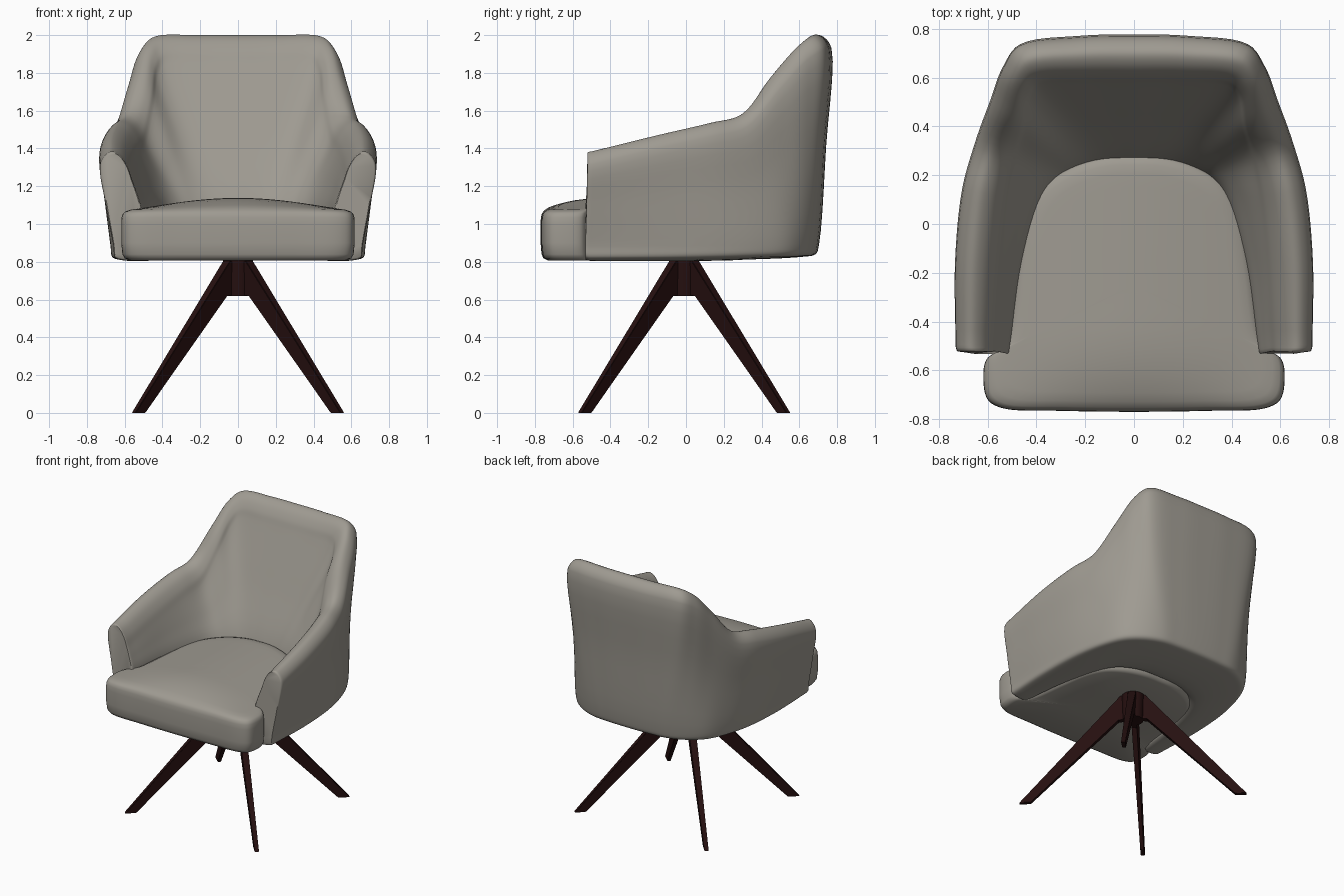
import bpy, bmesh, math
from mathutils import Vector as V

if "Cube" in bpy.data.objects:
    bpy.data.objects.remove(bpy.data.objects["Cube"])


def material(name, rgb):
    m = bpy.data.materials.new(name)
    m.diffuse_color = (*rgb, 1)
    m.use_nodes = True
    m.node_tree.nodes["Principled BSDF"].inputs["Base Color"].default_value = m.diffuse_color
    return m


FABRIC = material("warm grey upholstery", (0.345, 0.325, 0.285))
WOOD = material("dark brown wood", (0.019, 0.005, 0.005))


def make(name, bm, mat, angle=40):
    bmesh.ops.recalc_face_normals(bm, faces=bm.faces)
    me = bpy.data.meshes.new(name)
    bm.to_mesh(me)
    bm.free()
    ob = bpy.data.objects.new(name, me)
    bpy.context.collection.objects.link(ob)
    me.materials.append(mat)
    bpy.ops.object.select_all(action='DESELECT')
    ob.select_set(True)
    bpy.context.view_layer.objects.active = ob
    bpy.ops.object.shade_smooth_by_angle(angle=math.radians(angle))
    return ob


def spline(pts, n, closed):
    """Centripetal Catmull-Rom curve through the points, n samples a segment."""
    if closed:
        p = [pts[-1]] + pts + pts[:2]
    else:
        p = [2 * pts[0] - pts[1]] + pts + [2 * pts[-1] - pts[-2]]
    out = []
    for i in range(1, len(p) - 2):
        a, b, c, d = p[i - 1:i + 3]
        t0 = 0
        t1 = t0 + max((b - a).length, 1e-5) ** 0.5
        t2 = t1 + max((c - b).length, 1e-5) ** 0.5
        t3 = t2 + max((d - c).length, 1e-5) ** 0.5
        for k in range(n):
            t = t1 + (t2 - t1) * k / n
            a1 = a.lerp(b, (t - t0) / (t1 - t0))
            a2 = b.lerp(c, (t - t1) / (t2 - t1))
            a3 = c.lerp(d, (t - t2) / (t3 - t2))
            b1 = a1.lerp(a2, (t - t0) / (t2 - t0))
            b2 = a2.lerp(a3, (t - t1) / (t3 - t1))
            out.append(b1.lerp(b2, (t - t1) / (t2 - t1)))
    return out if closed else out + [pts[-1].copy()]


def skin(rings):
    """Join closed rings into a capped surface."""
    bm = bmesh.new()
    vs = [[bm.verts.new(p) for p in r] for r in rings]
    n = len(vs[0])
    for r, s in zip(vs, vs[1:]):
        for j in range(n):
            k = (j + 1) % n
            bm.faces.new((r[j], r[k], s[k], s[j]))
    bm.faces.new(vs[0])
    bm.faces.new(vs[-1])
    return bm


# Shell: stations from arm front to back centre
# (outer bottom, outer top, inner top, inner bottom as x,y; top height)
STATIONS = [
    ((.66, -.505), (.73, -.495), (.56, -.495), (.51, -.505), 1.385),
    ((.675, -.15), (.73, -.15), (.54, -.15), (.46, -.15), 1.47),
    ((.66, .17), (.70, .14), (.51, .11), (.375, .12), 1.535),
    ((.61, .40), (.65, .32), (.48, .26), (.31, .195), 1.582),
    ((.545, .54), (.585, .50), (.44, .40), (.24, .23), 1.785),
    ((.445, .63), (.535, .64), (.42, .52), (.17, .25), 1.935),
    ((.32, .685), (.47, .73), (.38, .565), (.12, .257), 1.993),
    ((.18, .70), (.22, .765), (.20, .575), (.06, .26), 2.0),
    ((0, .705), (0, .77), (0, .575), (0, .26), 2.0),
]


def section(ob, ot, it, ib, zt):
    ob, ot, it, ib = (V(q) for q in (ob, ot, it, ib))
    zb = .813 + .02 * max(0, ob.y)
    zm = (zb + zt) / 2
    pts = [(ob.lerp(ib, .18), zb), (ob.lerp(ib, .04), zb + .014), (ob, zb + .07),
           (ob.lerp(ot, .57), zm), (ot, zt - .07), (ot.lerp(it, .2), zt - .012),
           (ot.lerp(it, .38), zt), (ot.lerp(it, .62), zt - .022),
           (ot.lerp(it, .85), zt - .08), (it, zt - .15),
           (it.lerp(ib, .5), (zt - .15 + 1.1) / 2),
           (ib, 1.08), (ib, .86), (ib.lerp(ob, .08), zb)]
    return [V((q.x, q.y, z)) for q, z in pts]


half = [section(*s) for s in STATIONS]
full = half + [[V((-p.x, p.y, p.z)) for p in s] for s in half[-2::-1]]
columns = [spline([s[j] for s in full], 6, False) for j in range(len(full[0]))]
rings = [spline([c[i] for c in columns], 5, True) for i in range(len(columns[0]))]


def end_rings(ring):
    """Rounded front end of an arm."""
    c = sum(ring, V()) / len(ring)
    out = []
    for dy, s in ((.012, .99), (.022, .965), (.027, .92)):
        out.append([c + V(((p.x - c.x) * s, p.y - c.y - dy, (p.z - c.z) * (1 - (1 - s) * .4)))
                    for p in ring])
    return out


rings = end_rings(rings[0])[::-1] + rings + end_rings(rings[-1])
make("back_and_arms", skin(rings), FABRIC, 50)

# Seat cushion: T-shaped outline, rounded edges and domed top
HALF = [(0, -.77), (.3, -.766), (.54, -.755), (.60, -.72), (.618, -.63), (.605, -.555),
        (.555, -.515), (.525, -.45), (.49, -.2), (.45, .03), (.39, .15), (.27, .235),
        (.12, .28), (0, .285)]
outline = [V((x, y, 0)) for x, y in HALF] + [V((-x, y, 0)) for x, y in HALF[-2:0:-1]]
outline = spline(outline, 6, True)
C = V((0, -.25, 0))
LAYERS = [(.3, .808), (.93, .808), (.97, .818), (.99, .84), (1, .90), (1, 1.0),
          (.997, 1.035), (.985, 1.056), (.965, 1.066), (.92, 1.074)]
LAYERS += [(t, 1.076) for t in (.85, .75, .65, .5, .35, .2, .08)]


def crown(p):
    """Padding height: full along the middle, falling to the sides and front."""
    across = max(0, 1 - (p.x / .6) ** 2) ** 1.5
    along = min(1, max(0, (p.y + .765) / .32))
    return .062 * across * (1 - (1 - along) ** 2)


rings = []
for s, z in LAYERS:
    ring = [C + (p - C) * s + V((0, 0, z)) for p in outline]
    if z > 1.05:
        ring = [p + V((0, 0, crown(p))) for p in ring]
    rings.append(ring)
make("seat_cushion", skin(rings), FABRIC, 50)

# Swivel hub
bm = bmesh.new()
bmesh.ops.create_cone(bm, cap_ends=True, segments=24, radius1=.07, radius2=.08, depth=.2)
bmesh.ops.translate(bm, verts=bm.verts, vec=(0, -.01, .72))
make("hub", bm, WOOD, 35)

# Four splayed, tapered legs, wider on top: (radius, height, half width)
LEG = [(.03, .805, .028), (.085, .805, .028), (.783, 0, .015), (.703, 0, .012),
       (.10, .622, .018), (.03, .622, .018)]
for i in range(4):
    a = math.radians(45 + 90 * i)
    r, t = V((math.cos(a), math.sin(a), 0)), V((-math.sin(a), math.cos(a), 0))
    bm = skin([[r * d + t * w * side + V((0, -.01, z)) for d, z, w in LEG] for side in (-1, 1)])
    bmesh.ops.bevel(bm, geom=bm.edges[:], offset=.003, segments=2, affect='EDGES')
    make("leg_%d" % (i + 1), bm, WOOD, 35)
